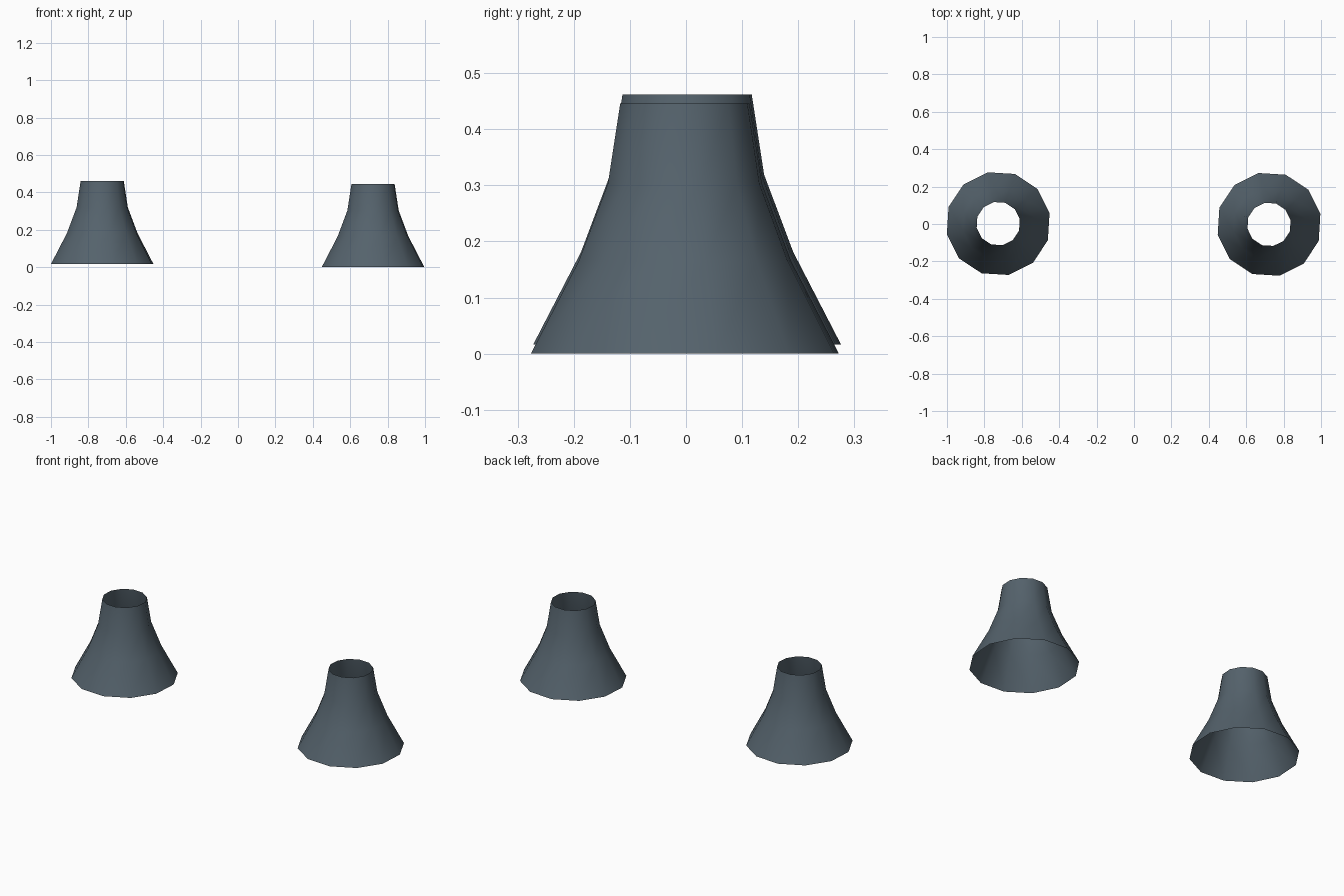
import bpy, bmesh, math

if "Cube" in bpy.data.objects:
    bpy.data.objects.remove(bpy.data.objects["Cube"])

SIDES = 12
TURN = math.radians(11.5)
# (radius, height) rings from the flared hem up to the narrow cuff
PROFILE = [(0.28, 0.0), (0.193, 0.165), (0.14, 0.303), (0.1175, 0.446)]

slate = bpy.data.materials.new("slate_grey")
slate.diffuse_color = (0.09, 0.123, 0.15, 1)
slate.use_nodes = True
slate.node_tree.nodes["Principled BSDF"].inputs["Base Color"].default_value = slate.diffuse_color


def flared_sleeve(name, x, y, z):
    """Open thin tube that widens towards the bottom."""
    bm = bmesh.new()
    rings = []
    for r, h in PROFILE:
        angles = [TURN + 2 * math.pi * i / SIDES for i in range(SIDES)]
        rings.append([bm.verts.new((r * math.cos(a), r * math.sin(a), h)) for a in angles])
    for low, high in zip(rings, rings[1:]):
        for i in range(SIDES):
            j = (i + 1) % SIDES
            face = bm.faces.new((low[i], low[j], high[j], high[i]))
            face.smooth = True
    mesh = bpy.data.meshes.new(name)
    bm.to_mesh(mesh)
    bm.free()
    mesh.materials.append(slate)
    obj = bpy.data.objects.new(name, mesh)
    obj.location = (x, y, z)
    bpy.context.collection.objects.link(obj)


# The pair, one sitting slightly higher than the other
flared_sleeve("left_sleeve", -0.726, 0.002, 0.016)
flared_sleeve("right_sleeve", 0.722, -0.002, 0.0)
